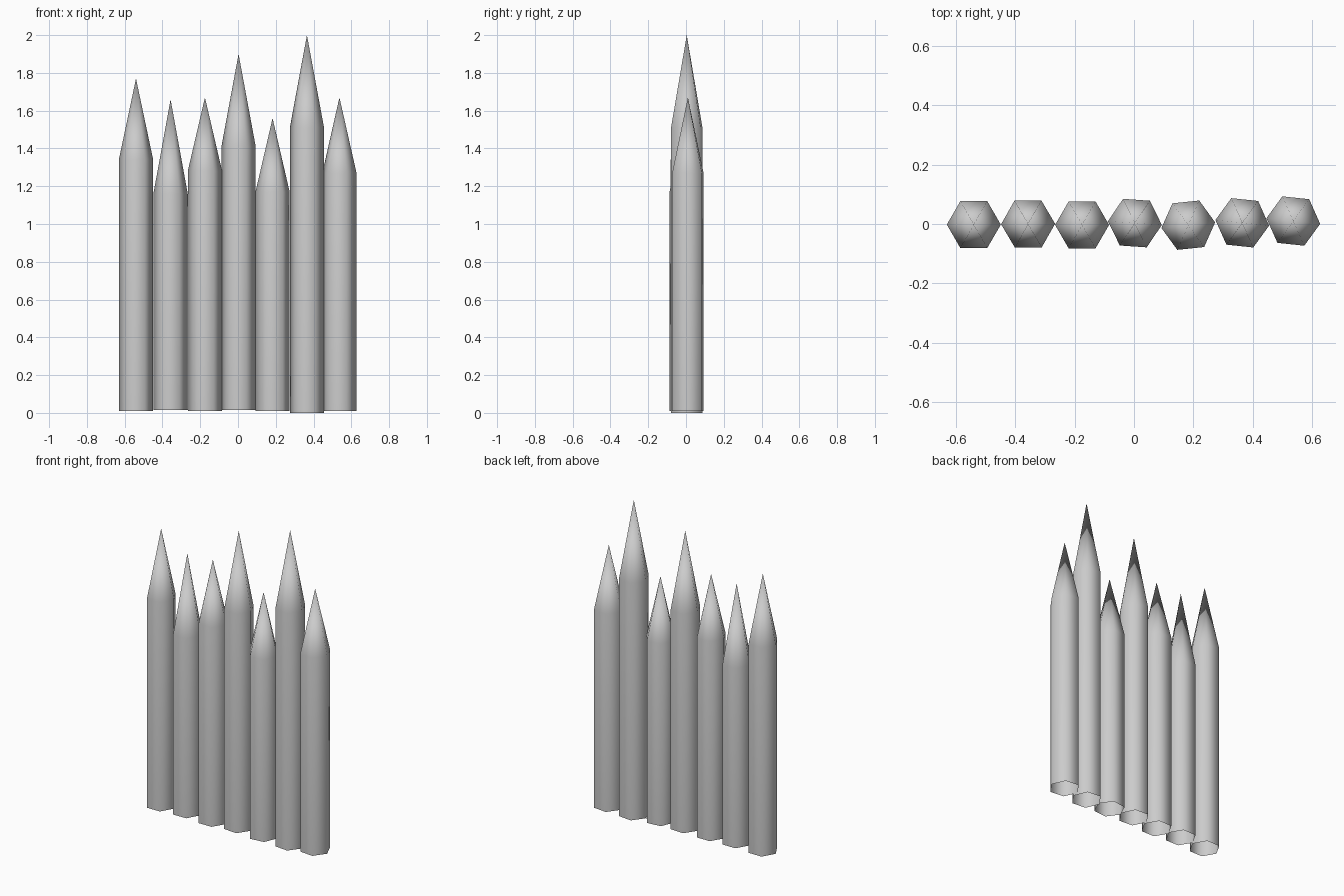
import bpy, bmesh
from math import cos, sin, pi, radians

cube = bpy.data.objects.get("Cube")
if cube:
    bpy.data.objects.remove(cube, do_unlink=True)

# One grey for the whole fence
grey = bpy.data.materials.new("plain_grey")
grey.use_nodes = True
colour = (0.6, 0.6, 0.6, 1)
grey.diffuse_color = colour
grey.node_tree.nodes["Principled BSDF"].inputs["Base Color"].default_value = colour

SIDES, RADIUS = 6, 0.091


def stake(name, x, y, foot, shoulder, tip, turn):
    """Open-bottomed hexagonal post with a sharpened, smooth-shaded point."""
    bm = bmesh.new()
    angles = [radians(turn) + 2 * pi * i / SIDES for i in range(SIDES)]
    low, high = [[bm.verts.new((RADIUS * cos(a), RADIUS * sin(a), z)) for a in angles]
                 for z in (foot, shoulder)]
    apex = bm.verts.new((0, 0, tip))
    for i in range(SIDES):
        j = (i + 1) % SIDES
        bm.faces.new((low[i], low[j], high[j], high[i]))
        bm.faces.new((high[i], high[j], apex))
    for face in bm.faces:
        face.smooth = True
    mesh = bpy.data.meshes.new(name)
    bm.to_mesh(mesh)
    bm.free()
    mesh.materials.append(grey)
    obj = bpy.data.objects.new(name, mesh)
    obj.location = (x, y, 0)
    bpy.context.collection.objects.link(obj)


# Stakes from right to left: x, y, foot, shoulder, tip, turn in degrees
stakes = [
    (-0.54, -0.002, 0.01, 1.34, 1.77, 0),
    (-0.357, 0, 0.015, 1.16, 1.66, 0.5),
    (-0.175, -0.003, 0.01, 1.28, 1.67, 0),
    (0.003, 0.003, 0.015, 1.41, 1.9, -4),
    (0.183, -0.004, 0.01, 1.17, 1.56, 6),
    (0.365, 0.004, 0, 1.51, 2.0, -6),
    (0.537, 0.01, 0.01, 1.27, 1.67, -6),
]
for number, values in enumerate(stakes, 1):
    stake(f"stake_{number}", *values)
